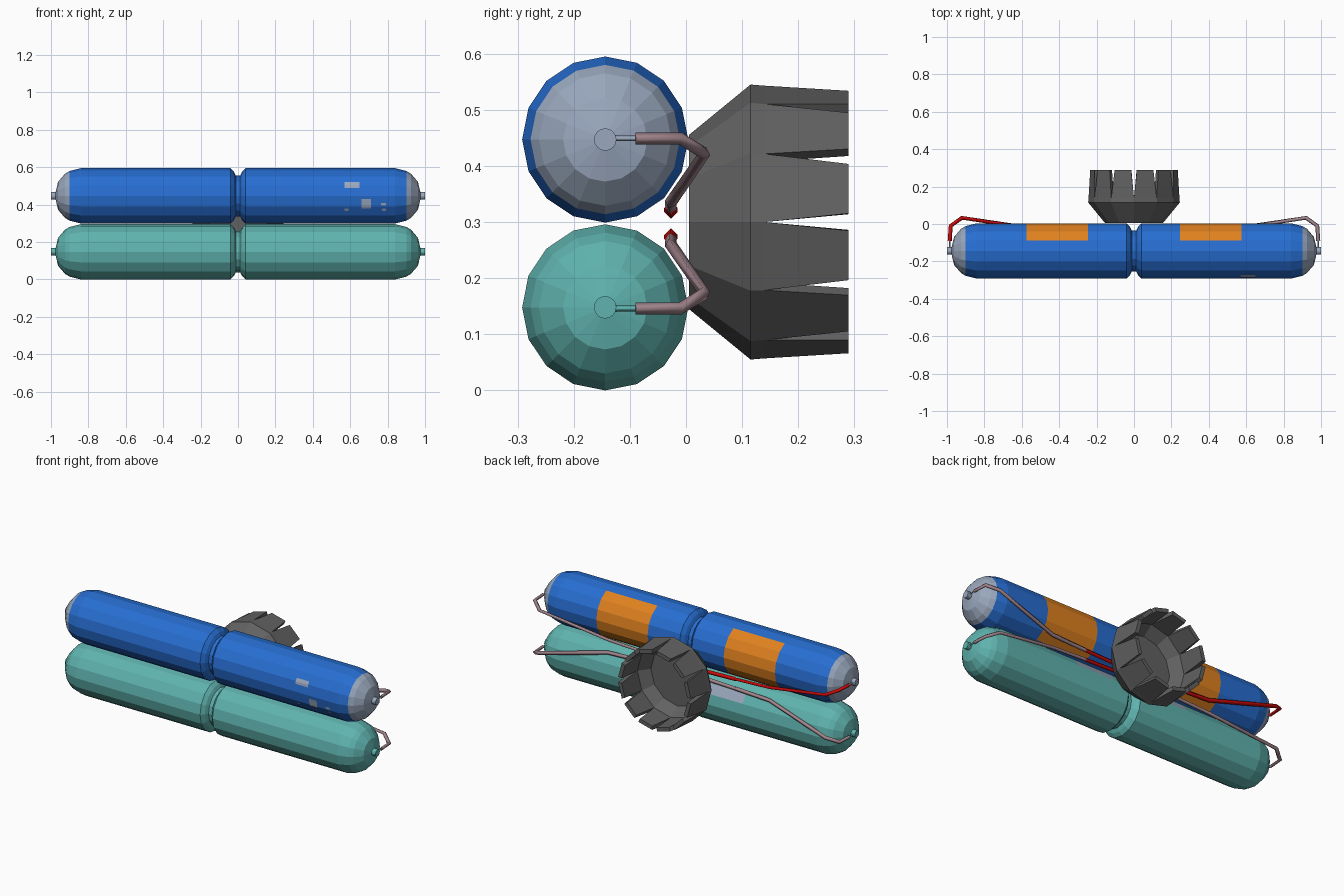
import bpy, bmesh, math
from mathutils import Vector

if "Cube" in bpy.data.objects:
    bpy.data.objects.remove(bpy.data.objects["Cube"])

R, CY, Z_LOW, Z_UP = 0.148, -0.144, 0.148, 0.447


def mat(name, rgb):
    m = bpy.data.materials.new(name)
    m.diffuse_color = (*rgb, 1)
    m.use_nodes = True
    m.node_tree.nodes["Principled BSDF"].inputs["Base Color"].default_value = m.diffuse_color
    return m


BLUE = mat("blue paint", (0.02, 0.155, 0.64))
TEAL = mat("teal paint", (0.115, 0.45, 0.425))
GREY = mat("bare metal", (0.32, 0.39, 0.51))
ORANGE = mat("orange band", (0.74, 0.22, 0.014))
DARK = mat("dark nozzle metal", (0.12, 0.12, 0.12))
RED = mat("red pipe", (0.6, 0.003, 0.003))
MAUVE = mat("mauve pipe", (0.35, 0.23, 0.26))


def finish(bm, name, mats):
    bmesh.ops.recalc_face_normals(bm, faces=bm.faces)
    me = bpy.data.meshes.new(name)
    bm.to_mesh(me)
    bm.free()
    for m in mats:
        me.materials.append(m)
    ob = bpy.data.objects.new(name, me)
    bpy.context.collection.objects.link(ob)
    return ob


# Half profile of a tank pair (x, radius), from waist to end fitting
HALF = [(0.012, 0.11), (0.022, 0.13), (0.04, R), (0.12, R), (0.245, R), (0.36, R),
        (0.575, R), (0.84, R), (0.90, 0.133), (0.925, 0.118), (0.962, 0.075),
        (0.975, 0.02), (1.0, 0.02)]
PROFILE = [(-x, r) for x, r in reversed(HALF)] + HALF


def tank(name, z, mats, rule):
    bm = bmesh.new()
    rings = []
    for x, r in PROFILE:
        rings.append([bm.verts.new((x, CY + r * math.cos(a), z + r * math.sin(a)))
                      for a in (i * math.tau / 16 for i in range(16))])
    for a, b in zip(rings, rings[1:]):
        for i in range(16):
            j = (i + 1) % 16
            bm.faces.new((a[i], a[j], b[j], b[i]))
    bm.faces.new(rings[0])
    bm.faces.new(rings[-1])
    for f in bm.faces:
        c = f.calc_center_median()
        f.material_index = rule(abs(c.x), math.degrees(math.atan2(c.z - z, c.y - CY)))
    return finish(bm, name, mats)


# Upper tank: bare ends, orange bands round the back
tank("upper_tank", Z_UP, [BLUE, GREY, ORANGE],
     lambda x, a: 1 if x > 0.91 else 2 if 0.245 < x < 0.575 and abs(a) < 67 else 0)
# Lower tank: bare patches beside the thruster
tank("lower_tank", Z_LOW, [TEAL, GREY],
     lambda x, a: 1 if 0.12 < x < 0.36 and 22 < a < 45 else 0)


# Worn paint chips on the front of the upper tank
def front_y(z):
    s = math.pi / 8
    a = math.asin((z - Z_UP) / R)
    k = (math.floor(a / s) + 0.5) * s
    return CY - R * math.cos(s / 2) / math.cos(a - k) * math.cos(a) - 0.003


bm = bmesh.new()
for x0, x1, z0, z1 in [(0.57, 0.65, 0.49, 0.52), (0.66, 0.71, 0.38, 0.43),
                       (0.765, 0.79, 0.395, 0.41), (0.77, 0.79, 0.365, 0.38),
                       (0.57, 0.59, 0.365, 0.38)]:
    crease = [Z_UP + R * math.sin(k * math.pi / 8) for k in (-1, 0, 1)]
    zs = sorted([z0, z1] + [c for c in crease if z0 < c < z1])
    rows = [[bm.verts.new((x, front_y(z), z)) for x in (x0, x1)] for z in zs]
    for a, b in zip(rows, rows[1:]):
        bm.faces.new((a[0], a[1], b[1], b[0]))
finish(bm, "paint_chips", [GREY])


# Thruster: twelve-sided bell with a slotted rim
def bell(y, r, i, shift=0.0):
    """Point on corner i of a ring, moved along the side towards the next corner."""
    p, q = (Vector((r * math.sin(k * math.tau / 12), y, 0.3 + r * math.cos(k * math.tau / 12)))
            for k in (i, i + 1))
    return p.lerp(q, shift)


bm = bmesh.new()
shell = [(0.005, 0.155), (0.115, 0.245), (0.14, 0.243)]
bowl = [(0.14, 0.215), (0.08, 0.17)]
for i in range(12):
    for part in (shell, bowl):
        for (ya, ra), (yb, rb) in zip(part, part[1:]):
            bm.faces.new([bm.verts.new(p) for p in
                          (bell(ya, ra, i), bell(ya, ra, i + 1), bell(yb, rb, i + 1), bell(yb, rb, i))])
    # one tooth between two slots
    o = [bell(0.14, 0.243, i), bell(0.14, 0.243, i + 1), bell(0.29, 0.238, i, 0.87), bell(0.29, 0.238, i, 0.13)]
    n = [bell(0.14, 0.215, i), bell(0.14, 0.215, i + 1), bell(0.29, 0.215, i, 0.87), bell(0.29, 0.215, i, 0.13)]
    o, n = [[bm.verts.new(p) for p in s] for s in (o, n)]
    bm.faces.new(o)
    bm.faces.new(n)
    for k in (1, 2, 3):
        j = (k + 1) % 4
        bm.faces.new((o[k], o[j], n[j], n[k]))
for y, r in (shell[0], bowl[-1]):
    bm.faces.new([bm.verts.new(bell(y, r, i)) for i in range(12)])
bmesh.ops.remove_doubles(bm, verts=bm.verts, dist=0.0005)
finish(bm, "thruster_bell", [DARK])


# Fuel pipes from the end fittings to the thruster
def pipe(name, pts, radius, m):
    cu = bpy.data.curves.new(name, "CURVE")
    cu.dimensions = "3D"
    cu.bevel_depth = radius
    cu.bevel_resolution = 0
    cu.use_fill_caps = True
    sp = cu.splines.new("POLY")
    sp.points.add(len(pts) - 1)
    for p, co in zip(sp.points, pts):
        p.co = (*co, 1)
    cu.materials.append(m)
    ob = bpy.data.objects.new(name, cu)
    bpy.context.collection.objects.link(ob)
    bpy.context.view_layer.objects.active = ob
    ob.select_set(True)
    bpy.ops.object.convert(target="MESH")
    ob.select_set(False)


ROUTE = [(0.985, -0.09, 0.449), (0.98, -0.01, 0.449), (0.92, 0.033, 0.422),
         (0.52, -0.027, 0.335), (0.30, -0.027, 0.325)]
END = [(0.30, -0.027, 0.325), (0.08, -0.027, 0.318)]
STUB = [(0.985, -0.13, 0.449), (0.985, -0.085, 0.449)]
for side, sx in (("right", 1), ("left", -1)):
    for level in ("upper", "lower"):
        def place(pts):
            return [(sx * x, y, z if level == "upper" else 0.595 - z) for x, y, z in pts]
        main = RED if (side, level) == ("left", "upper") else MAUVE
        tag = f"{side}_{level}"
        pipe(tag + "_pipe", place(ROUTE), 0.011, main)
        pipe(tag + "_pipe_end", place(END), 0.012, RED if side == "right" else main)
        pipe(tag + "_pipe_stub", place(STUB), 0.005, GREY if level == "upper" else TEAL)
